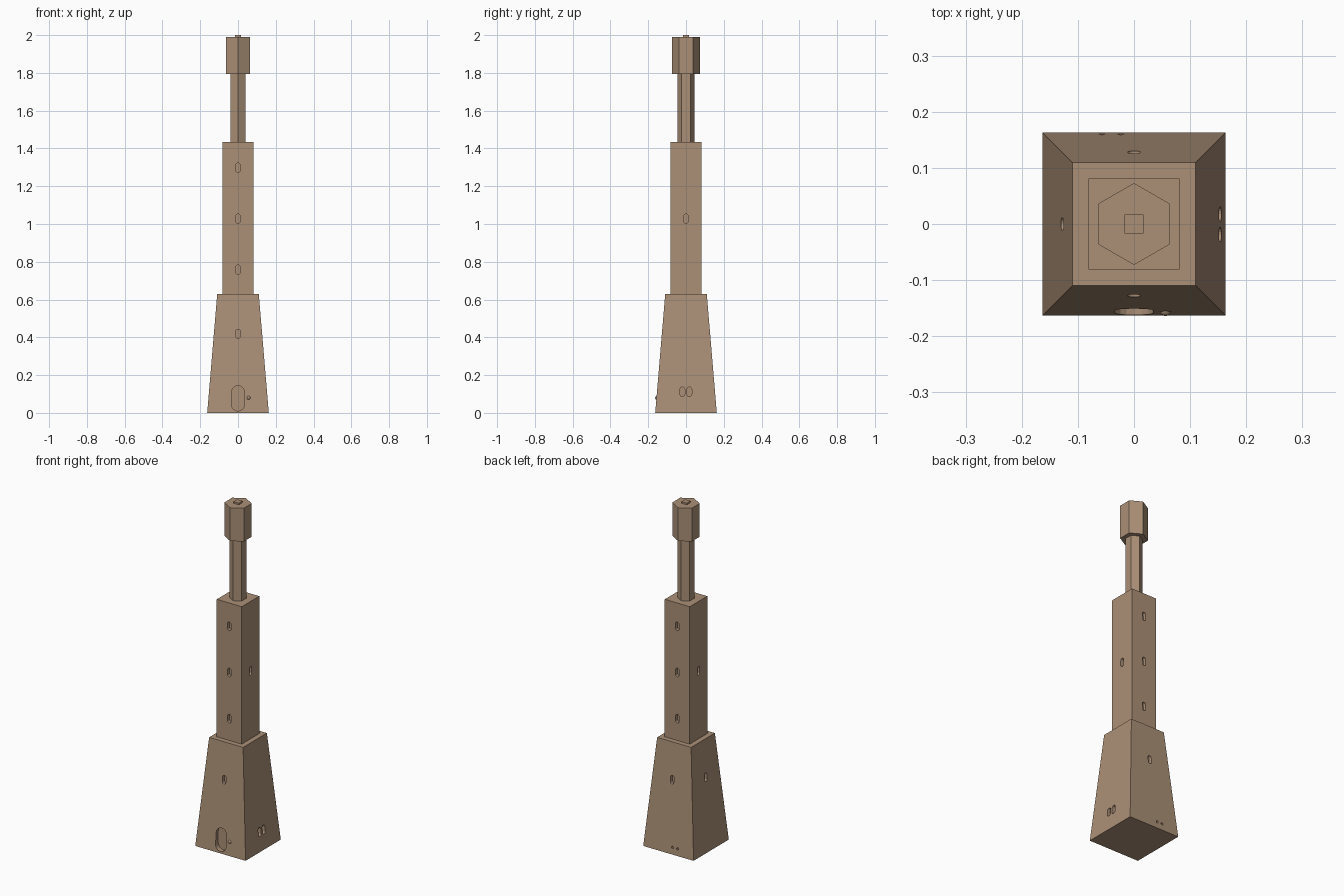
import bpy, bmesh, math
from mathutils import Matrix, Vector

cube = bpy.data.objects.get("Cube")
if cube:
    bpy.data.objects.remove(cube, do_unlink=True)

stone = bpy.data.materials.new("tan stone")
stone.use_nodes = True
colour = (0.41, 0.28, 0.185, 1)
stone.diffuse_color = colour
stone.node_tree.nodes["Principled BSDF"].inputs["Base Color"].default_value = colour


def finish(name, bm):
    bmesh.ops.recalc_face_normals(bm, faces=bm.faces)
    mesh = bpy.data.meshes.new(name)
    bm.to_mesh(mesh)
    bm.free()
    mesh.materials.append(stone)
    obj = bpy.data.objects.new(name, mesh)
    bpy.context.collection.objects.link(obj)
    return obj


def loft(bm, lower, upper):
    """Close two matching rings of points into a solid."""
    a = [bm.verts.new(p) for p in lower]
    b = [bm.verts.new(p) for p in upper]
    bm.faces.new(a)
    bm.faces.new(b)
    n = len(a)
    for i in range(n):
        bm.faces.new((a[i], a[(i + 1) % n], b[(i + 1) % n], b[i]))


def column(name, sides, start, r0, r1, z0, z1):
    def ring(r, z):
        angles = [start + math.tau * i / sides for i in range(sides)]
        return [Vector((r * math.cos(t), r * math.sin(t), z)) for t in angles]
    bm = bmesh.new()
    loft(bm, ring(r0, z0), ring(r1, z1))
    return finish(name, bm)


def slot(bm, side, across, z, half_width, half_height, floor, segments=8):
    """Rounded slot cutter; side counts quarter turns from the front."""
    straight = half_height - half_width
    outline = []
    for end in (1, -1):
        for i in range(segments + 1):
            t = math.pi * i / segments + (0 if end > 0 else math.pi)
            outline.append((across + half_width * math.cos(t),
                            z + end * straight + half_width * math.sin(t)))
    if straight < 0.0001:
        outline = [p for i, p in enumerate(outline) if i not in (segments, 2 * segments + 1)]
    turn = Matrix.Rotation(side * math.pi / 2, 3, 'Z')
    loft(bm, [turn @ Vector((x, -floor, h)) for x, h in outline],
         [turn @ Vector((x, -0.3, h)) for x, h in outline])


def carve(target, slots):
    bm = bmesh.new()
    for s in slots:
        slot(bm, *s)
    cutter = finish(target.name + "_cutter", bm)
    cutter.hide_render = True
    mod = target.modifiers.new("recesses", 'BOOLEAN')
    mod.operation = 'DIFFERENCE'
    mod.solver = 'EXACT'
    mod.object = cutter
    bpy.context.view_layer.objects.active = target
    bpy.ops.object.modifier_apply(modifier=mod.name)
    bpy.data.objects.remove(cutter, do_unlink=True)


# Stacked tower sections
ROOT2 = math.sqrt(2)
QUARTER = math.pi / 4
POINT = math.pi / 2
base = column("tapered_base", 4, QUARTER, 0.163 * ROOT2, 0.11 * ROOT2, 0, 0.63)
shaft = column("square_shaft", 4, QUARTER, 0.081 * ROOT2, 0.081 * ROOT2, 0.63, 1.435)
column("hexagonal_neck", 6, POINT, 0.046, 0.046, 1.435, 1.795)
column("hexagonal_head", 6, POINT, 0.073, 0.073, 1.795, 1.99)
column("roof_cap", 4, QUARTER, 0.017 * ROOT2, 0.017 * ROOT2, 1.99, 2.0)

FRONT, LEFT, BACK, RIGHT = range(4)

# Door, base windows and small round vents
base_slots = [(FRONT, 0, 0.077, 0.034, 0.067, 0.135)]
for side in (FRONT, BACK, RIGHT):
    base_slots.append((side, 0, 0.418, 0.011, 0.025, 0.108))
for y in (-0.019, 0.018):
    base_slots.append((LEFT, y, 0.112, 0.0125, 0.025, 0.135))
for x in (0.024, 0.057):
    base_slots.append((BACK, x, 0.04, 0.007, 0.007, 0.15))
carve(base, base_slots)

# Shaft windows
shaft_slots = [(side, 0, z, 0.011, 0.025, 0.062)
               for side in (FRONT, BACK) for z in (0.758, 1.028, 1.298)]
shaft_slots += [(side, 0, 1.028, 0.011, 0.025, 0.062) for side in (LEFT, RIGHT)]
carve(shaft, shaft_slots)

# Door knob
bm = bmesh.new()
bmesh.ops.create_uvsphere(bm, u_segments=16, v_segments=10, radius=0.01)
bmesh.ops.translate(bm, verts=bm.verts, vec=(0.056, -0.154, 0.08))
for f in bm.faces:
    f.smooth = True
finish("door_knob", bm)
